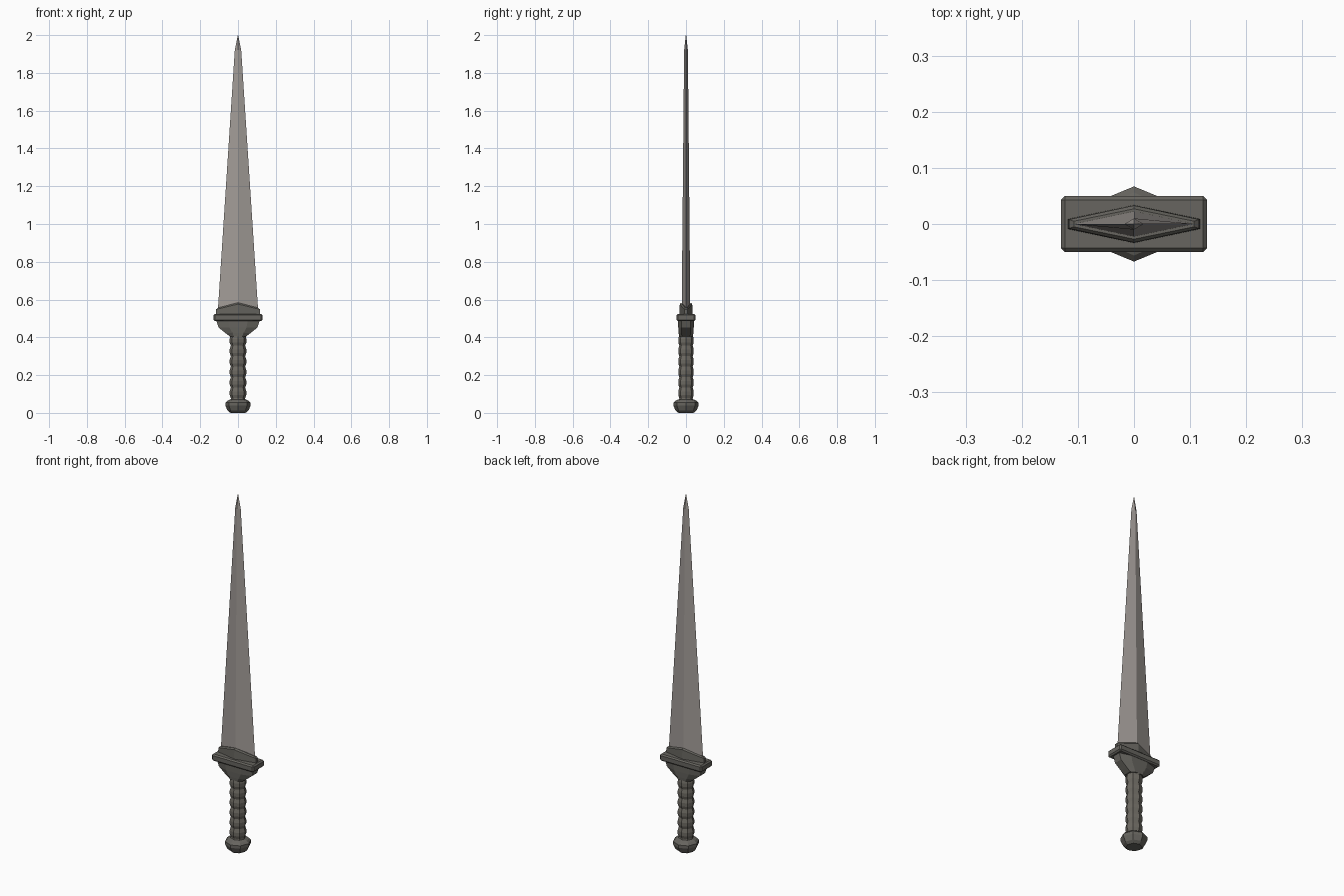
import bpy, bmesh, math

if "Cube" in bpy.data.objects:
    bpy.data.objects.remove(bpy.data.objects["Cube"])


def material(name, rgb):
    m = bpy.data.materials.new(name)
    m.diffuse_color = (*rgb, 1)
    m.use_nodes = True
    m.node_tree.nodes["Principled BSDF"].inputs["Base Color"].default_value = m.diffuse_color
    return m


STEEL = material("blade steel", (0.36, 0.33, 0.31))
IRON = material("dark iron", (0.135, 0.13, 0.115))
WRAP = material("grip leather", (0.15, 0.14, 0.12))


def finish(name, bm, mat):
    bmesh.ops.recalc_face_normals(bm, faces=bm.faces)
    me = bpy.data.meshes.new(name)
    bm.to_mesh(me)
    bm.free()
    me.materials.append(mat)
    ob = bpy.data.objects.new(name, me)
    bpy.context.collection.objects.link(ob)
    return ob


def loft(name, rings, mat):
    """Skin a stack of equal-length rings of points and cap both ends."""
    bm = bmesh.new()
    rows = [[bm.verts.new(p) for p in ring] for ring in rings]
    n = len(rows[0])
    for a, b in zip(rows, rows[1:]):
        for i in range(n):
            j = (i + 1) % n
            bm.faces.new((a[i], a[j], b[j], b[i]))
    bm.faces.new(rows[0])
    bm.faces.new(rows[-1])
    return finish(name, bm, mat)


def octagon(r, z, depth=1.0):
    return [(r * math.cos(i * math.pi / 4), depth * r * math.sin(i * math.pi / 4), z)
            for i in range(8)]


def diamond(w, d, z):
    return [(w, 0, z), (0, d, z), (-w, 0, z), (0, -d, z)]


def blunt_diamond(w, e, d, z_side, z_mid):
    """Six-sided section: blunt ends of half depth e, ridge of half depth d."""
    return [(w, -e, z_side), (w, e, z_side), (0, d, z_mid),
            (-w, e, z_side), (-w, -e, z_side), (0, -d, z_mid)]


def oblong(w, f, e, d, z):
    """Eight-sided section: flat front of half width f, ends of half depth e."""
    return [(w, -e, z), (w, e, z), (f, d, z), (-f, d, z),
            (-w, e, z), (-w, -e, z), (-f, -d, z), (f, -d, z)]


# blade
loft("blade", [diamond(0.108, 0.023, 0.52), diamond(0.017, 0.010, 1.92),
               diamond(0.001, 0.001, 2.0)], STEEL)

# peaked collar round the blade root
loft("collar", [blunt_diamond(0.118, 0.009, 0.034, 0.515, 0.515),
                blunt_diamond(0.116, 0.008, 0.033, 0.548, 0.576),
                blunt_diamond(0.107, 0.005, 0.027, 0.556, 0.584)], IRON)

# cross guard: bevelled slab
bm = bmesh.new()
bmesh.ops.create_cube(bm, size=1)
for v in bm.verts:
    v.co = (v.co.x * 0.26, v.co.y * 0.10, 0.505 + v.co.z * 0.038)
bmesh.ops.bevel(bm, geom=bm.edges[:], offset=0.007, segments=1, affect='EDGES')
finish("cross_guard", bm, IRON)

# tapered block below the guard
loft("guard_base", [oblong(0.043, 0.022, 0.022, 0.037, 0.405),
                    oblong(0.066, 0.030, 0.023, 0.039, 0.422),
                    oblong(0.103, 0.045, 0.023, 0.041, 0.452),
                    oblong(0.115, 0.052, 0.023, 0.042, 0.488)], IRON)

# ribbed grip
rings = [octagon(0.040, 0.06)]
ribs, start, pitch = 6, 0.078, 0.0555
for k in range(ribs):
    z = start + k * pitch
    for r, t in ((0.038, 0.0), (0.044, 0.30), (0.044, 0.65)):
        rings.append(octagon(r, z + t * pitch, 0.93))
rings.append(octagon(0.038, 0.415, 0.93))
loft("grip", rings, WRAP)

# pommel
loft("pommel", [octagon(r, z) for r, z in
                ((0.040, 0.0), (0.055, 0.012), (0.067, 0.038),
                 (0.067, 0.054), (0.056, 0.065), (0.038, 0.072))], IRON)
